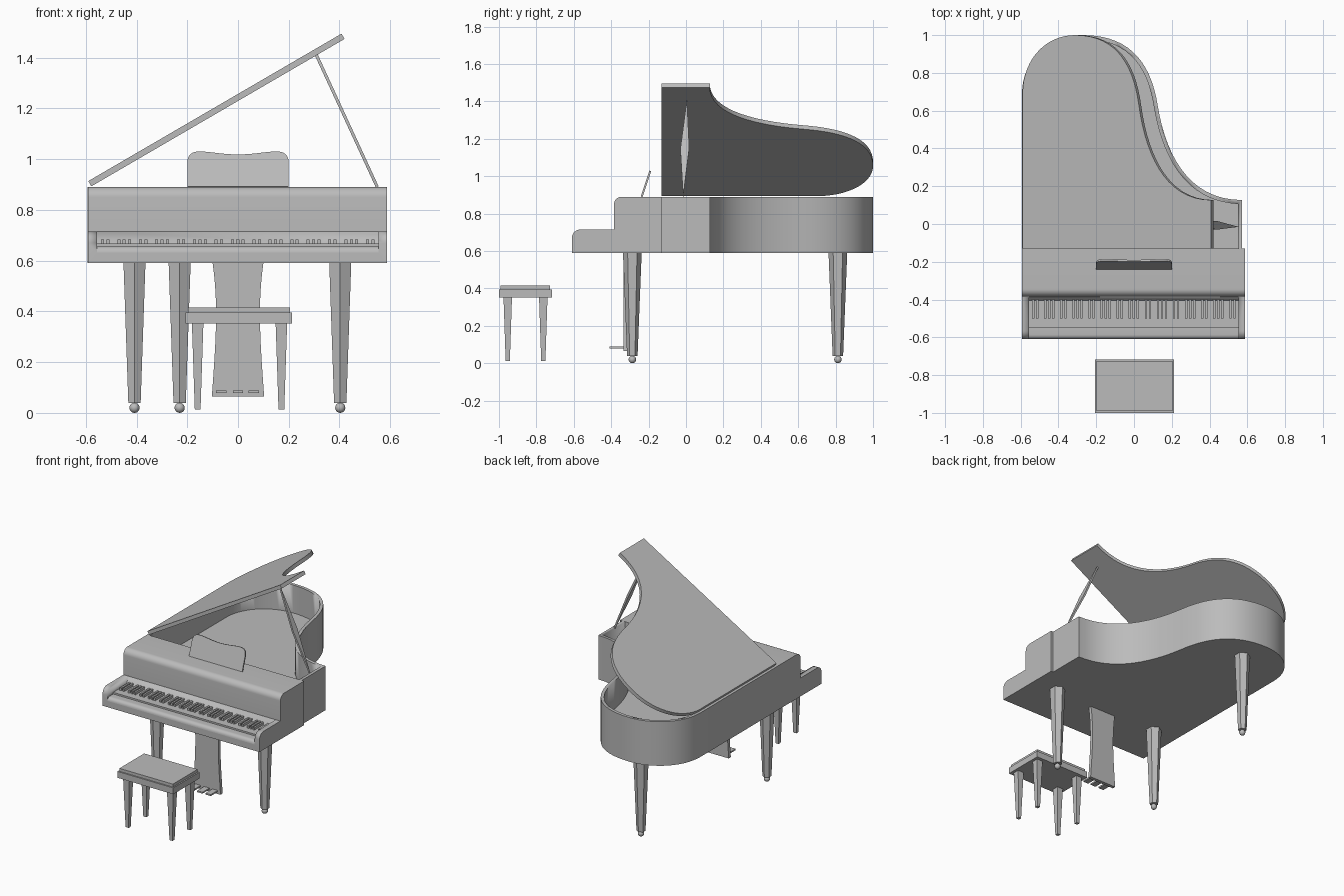
import bpy, bmesh, math
from mathutils import Vector, Matrix
from mathutils.geometry import interpolate_bezier

cube = bpy.data.objects.get("Cube")
if cube:
    bpy.data.objects.remove(cube, do_unlink=True)

grey = bpy.data.materials.new("plain_grey")
grey.use_nodes = True
colour = (0.5, 0.5, 0.5, 1)
grey.diffuse_color = colour
grey.node_tree.nodes["Principled BSDF"].inputs["Base Color"].default_value = colour


def finish(name, bm, smooth=True):
    bmesh.ops.recalc_face_normals(bm, faces=bm.faces)
    mesh = bpy.data.meshes.new(name)
    bm.to_mesh(mesh)
    bm.free()
    mesh.materials.append(grey)
    ob = bpy.data.objects.new(name, mesh)
    bpy.context.collection.objects.link(ob)
    bpy.ops.object.select_all(action="DESELECT")
    ob.select_set(True)
    bpy.context.view_layer.objects.active = ob
    if smooth:
        bpy.ops.object.shade_smooth_by_angle(angle=math.radians(30))
    return ob


def prism(name, pts, axis, lo, hi):
    """Extrude a 2D outline along x (y,z points), y (x,z) or z (x,y)."""
    place = {"x": lambda p, d: (d, p[0], p[1]),
             "y": lambda p, d: (p[0], d, p[1]),
             "z": lambda p, d: (p[0], p[1], d)}[axis]
    bm = bmesh.new()
    face = bm.faces.new([bm.verts.new(place(p, lo)) for p in pts])
    shift = Vector(place((0, 0), hi - lo))
    new = bmesh.ops.extrude_face_region(bm, geom=[face], use_keep_orig=True)["geom"]
    bmesh.ops.translate(bm, vec=shift, verts=[v for v in new if isinstance(v, bmesh.types.BMVert)])
    return finish(name, bm)


def box(name, x, y, z):
    return prism(name, [(x[0], y[0]), (x[1], y[0]), (x[1], y[1]), (x[0], y[1])], "z", *z)


def taper(name, x, y, z, radii, sides, turn):
    """Tapered upright leg with its bottom and top radius."""
    bm = bmesh.new()
    spin = Matrix.Translation((x, y, sum(z) / 2)) @ Matrix.Rotation(turn, 4, "Z")
    bmesh.ops.create_cone(bm, cap_ends=True, segments=sides, radius1=radii[0],
                          radius2=radii[1], depth=z[1] - z[0], matrix=spin)
    return finish(name, bm, False)


def carve(ob, cutter):
    mod = ob.modifiers.new("carve", "BOOLEAN")
    mod.operation, mod.solver, mod.object = "DIFFERENCE", "EXACT", cutter
    bpy.context.view_layer.objects.active = ob
    bpy.ops.object.modifier_apply(modifier=mod.name)
    bpy.data.objects.remove(cutter, do_unlink=True)


def arc(cx, cy, r, start, end, n=8):
    return [(cx + r * math.cos(math.radians(start + (end - start) * i / n)),
             cy + r * math.sin(math.radians(start + (end - start) * i / n))) for i in range(n + 1)]


def bezier(*pts, n=16):
    return [(p.x, p.y) for p in interpolate_bezier(*[Vector(p) for p in pts], n)]


# Front section: keyboard shelf and upright block, with the key bed carved out
FRONT, BACK, BASE, TOP = -0.61, -0.13, 0.59, 0.89
profile = ([(BACK, BASE), (FRONT, BASE)] + arc(FRONT + 0.045, 0.67, 0.045, 180, 90)
           + [(-0.385, 0.715)] + arc(-0.345, TOP - 0.04, 0.04, 180, 90) + [(BACK, TOP)])
front_case = prism("front_case", profile, "x", -0.592, 0.588)
bed = ([(-0.65, 0.632), (FRONT, 0.632)] + arc(FRONT + 0.024, 0.632, 0.024, 180, 90, 6)
       + [(-0.55, 0.656), (-0.41, 0.656), (-0.386, 0.715), (-0.386, 0.8), (-0.65, 0.8)])
carve(front_case, prism("key_bed_cutter", bed, "x", -0.555, 0.553))

# Keys: one white slab, black keys in groups of two and three
box("white_keys", (-0.555, 0.553), (-0.548, -0.4), (0.65, 0.667))
pitch = 1.108 / 52
for i in range(1, 52):
    if i % 7 in (1, 2, 4, 5, 6):
        x = -0.555 + i * pitch
        box("black_key", (x - 0.006, x + 0.006), (-0.5, -0.4), (0.66, 0.684))

# Curved case, open at the top, with a thin rim
curve = (bezier((-0.593, 0.69), (-0.593, 0.87), (-0.45, 1), (-0.27, 1))
         + bezier((-0.27, 1), (-0.02, 1), (0.09, 0.85), (0.125, 0.63))[1:]
         + bezier((0.125, 0.63), (0.17, 0.35), (0.3, 0.127), (0.571, 0.127))[1:])
outline = [(-0.593, BACK)] + curve + [(0.571, BACK)]


def inset(pts, d):
    out = []
    for i, p in enumerate(pts):
        a, b = Vector(pts[max(i - 1, 0)]), Vector(pts[min(i + 1, len(pts) - 1)])
        t = (b - a).normalized()
        out.append((p[0] + t.y * d, p[1] - t.x * d))
    return out


RIM = 0.021
inner = ([(-0.593 + RIM, BACK - 0.1)] + inset(curve[:-1], RIM)
         + [(0.571 - RIM, 0.127 - RIM), (0.571 - RIM, BACK - 0.1)])
curved_case = prism("curved_case", outline, "z", BASE, TOP)
carve(curved_case, prism("case_cutter", inner, "z", 0.7, 1.0))

# Raised lid, hinged along the straight side
lid_outline = [((x + 0.593) * 0.992, y) for x, y in outline]
lid = prism("lid", lid_outline, "z", 0, 0.024)
lid.location = (-0.578, 0, TOP + 0.003)
lid.rotation_euler = (0, math.radians(-30.2), 0)

# Lid prop: a thin diamond between the rim and the lid
prop = prism("lid_prop", [(-0.015, 0), (0.017, 0.285), (0.005, 0.572), (-0.03, 0.28)], "x", -0.006, 0.006)
prop.location = (0.549, 0, TOP)
prop.rotation_euler = (0, -math.atan2(0.24, 0.52), 0)

# Music stand, leaning back, with a wavy top
half = bezier((0.2, 0.095), (0.2, 0.18), (0.12, 0.134), (0, 0.134), n=14)
stand = prism("music_stand", [(0.2, 0)] + half + [(-x, z) for x, z in half[-2::-1]] + [(-0.2, 0)],
              "y", -0.005, 0.005)
stand.location = (0, -0.237, TOP)
stand.rotation_euler = (math.radians(-18.5), 0, 0)

# Three six-sided legs on ball feet
for name, x, y in (("front_right_leg", -0.408, -0.287), ("front_left_leg", 0.403, -0.287),
                   ("back_leg", -0.23, 0.812)):
    taper(name, x, y, (0.038, BASE), (0.028, 0.05), 6, 0)
    bm = bmesh.new()
    bmesh.ops.create_uvsphere(bm, u_segments=16, v_segments=10, radius=0.02,
                              matrix=Matrix.Translation((x, y, 0.02)))
    finish(name + "_foot", bm)

# Waisted pedal board and three pedals
side = bezier((0.103, 0.065), (0.09, 0.25), (0.075, 0.42), (0.1, BASE), n=12)
prism("pedal_board", side + [(-x, z) for x, z in reversed(side)], "y", -0.335, -0.312)
for x in (-0.066, 0, 0.062):
    box("pedal", (x - 0.02, x + 0.02), (-0.41, -0.33), (0.079, 0.089))

# Bench: seat frame, cushion and four tapered legs
box("bench_seat", (-0.207, 0.213), (-1, -0.717), (0.352, 0.395))
box("bench_cushion", (-0.198, 0.204), (-0.991, -0.726), (0.395, 0.415))
for x in (-0.159, 0.171):
    for y in (-0.953, -0.763):
        taper("bench_leg", x, y, (0.013, 0.352), (0.016, 0.032), 4, math.pi / 4)
